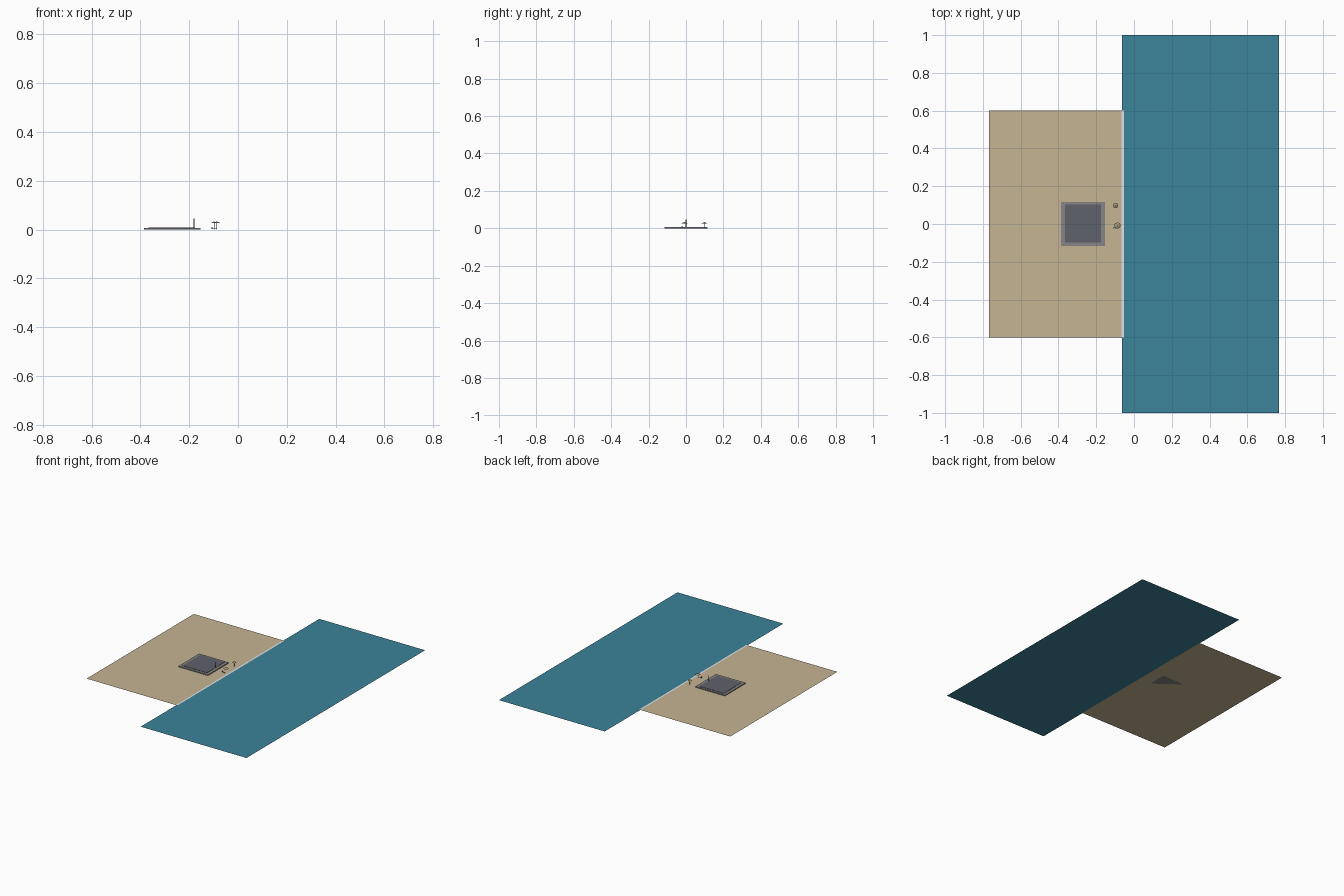
import bpy, bmesh, math
from mathutils import Matrix

if "Cube" in bpy.data.objects:
    bpy.data.objects.remove(bpy.data.objects["Cube"])


def mat(name, c):
    m = bpy.data.materials.new(name)
    m.diffuse_color = (*c, 1)
    m.use_nodes = True
    m.node_tree.nodes["Principled BSDF"].inputs["Base Color"].default_value = m.diffuse_color
    return m


SAND = mat("sand", (0.56, 0.46, 0.29))
SEA = mat("sea_blue", (0.044, 0.23, 0.325))
FOAM = mat("foam_white", (0.72, 0.76, 0.78))
SLAB = mat("slate_grey", (0.118, 0.122, 0.145))
RIM = mat("rim_grey", (0.24, 0.23, 0.23))
POLE = mat("dark_metal", (0.08, 0.08, 0.085))
CANVAS = mat("canvas_straw", (0.42, 0.33, 0.2))
CLOTH = mat("cloth_teal", (0.05, 0.27, 0.36))


def finish(name, bm, m):
    me = bpy.data.meshes.new(name)
    bm.to_mesh(me)
    bm.free()
    me.materials.append(m)
    ob = bpy.data.objects.new(name, me)
    bpy.context.collection.objects.link(ob)
    return ob


def sheet(name, x0, x1, y0, y1, z, m):
    bm = bmesh.new()
    bm.faces.new([bm.verts.new(p) for p in
                  ((x0, y0, z), (x1, y0, z), (x1, y1, z), (x0, y1, z))])
    return finish(name, bm, m)


def box(name, x0, x1, y0, y1, z0, z1, m):
    bm = bmesh.new()
    bmesh.ops.create_cube(bm, size=1)
    for v in bm.verts:
        v.co = ((x0 + x1) / 2 + v.co.x * (x1 - x0),
                (y0 + y1) / 2 + v.co.y * (y1 - y0),
                (z0 + z1) / 2 + v.co.z * (z1 - z0))
    return finish(name, bm, m)


def cone(name, x, y, z0, z1, r0, r1, m, n=8):
    bm = bmesh.new()
    bmesh.ops.create_cone(bm, cap_ends=True, segments=n, radius1=r0, radius2=r1,
                          depth=z1 - z0,
                          matrix=Matrix.Translation((x, y, (z0 + z1) / 2)))
    return finish(name, bm, m)


# Flat beach, sea and shoreline foam
sheet("sand", -0.767, -0.06, -0.6, 0.6, 0.0, SAND)
sheet("sea", -0.063, 0.767, -1, 1, 0.0005, SEA)
sheet("foam_strip", -0.066, -0.054, -0.6, 0.6, 0.0015, FOAM)

# Square platform with raised slab
box("platform_rim", -0.386, -0.154, -0.116, 0.116, 0.0, 0.006, RIM)
box("platform_slab", -0.366, -0.176, -0.098, 0.102, 0.004, 0.008, SLAB)
# Mast at the platform's seaward edge
cone("mast", -0.18, 0.0, 0.0, 0.046, 0.0015, 0.0015, POLE)

# Beach parasols
for i, (x, y, r) in enumerate(((-0.088, -0.008, 0.017), (-0.098, 0.098, 0.014))):
    cone(f"parasol_pole_{i}", x, y, 0.0, 0.03, 0.001, 0.001, POLE)
    cone(f"parasol_canopy_{i}", x, y, 0.027, 0.033, r, 0.001, CANVAS)

# Lounger beside the main parasol
box("lounger_seat", -0.108, -0.088, -0.024, -0.016, 0.002, 0.004, CLOTH)
box("lounger_back", -0.108, -0.105, -0.024, -0.016, 0.004, 0.01, CLOTH)
